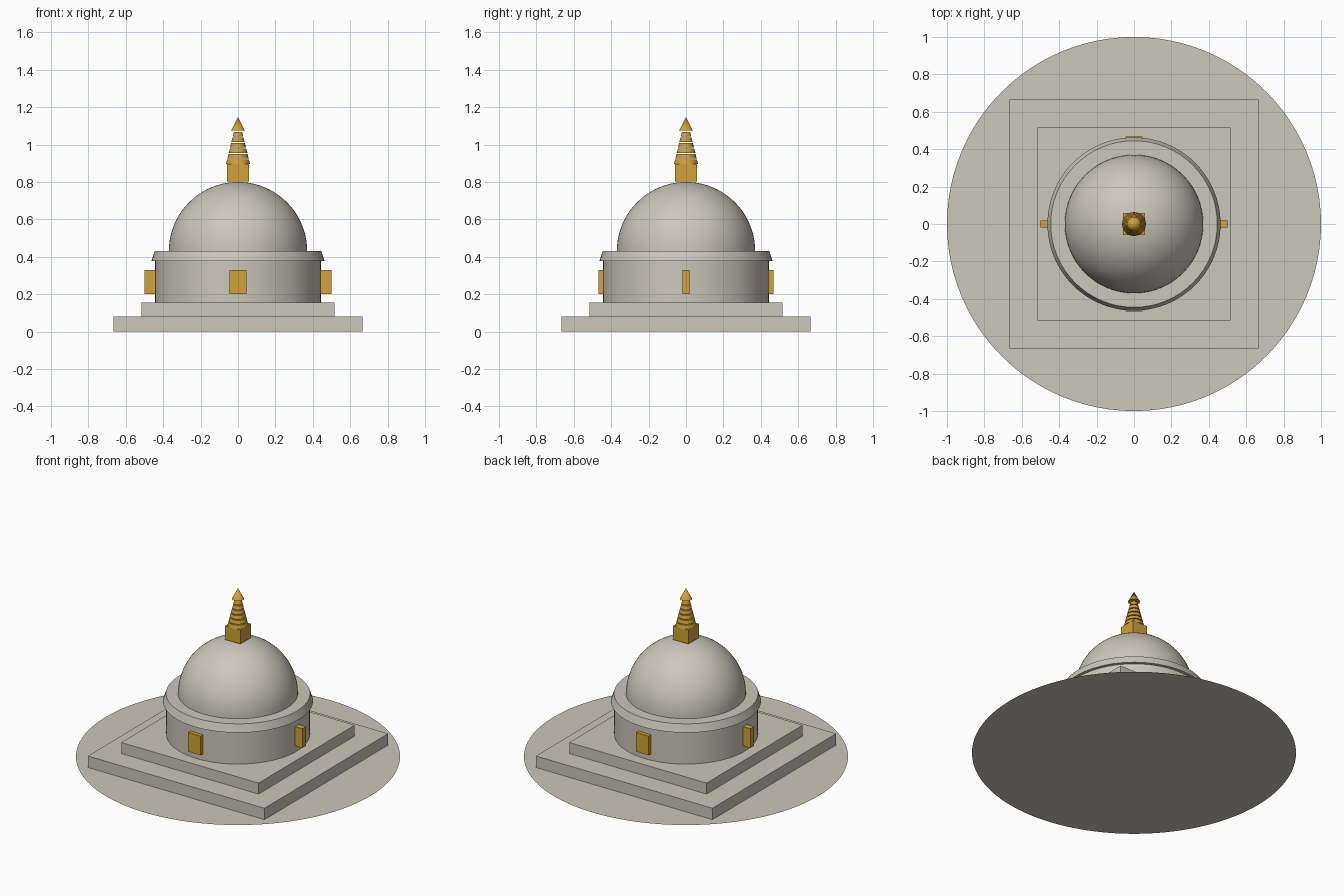
import bpy, math

if "Cube" in bpy.data.objects:
    bpy.data.objects.remove(bpy.data.objects["Cube"])


def material(name, rgb):
    m = bpy.data.materials.new(name)
    m.diffuse_color = (*rgb, 1)
    m.use_nodes = True
    m.node_tree.nodes["Principled BSDF"].inputs["Base Color"].default_value = m.diffuse_color
    return m


stone = material("pale_stone", (0.60, 0.57, 0.49))
gold = material("gold", (0.64, 0.36, 0.04))


def finish(name, mat, smooth=False):
    ob = bpy.context.object
    ob.name = name
    ob.data.materials.append(mat)
    if smooth:
        bpy.ops.object.shade_smooth_by_angle(angle=math.radians(30))
    return ob


def box(name, size, centre, mat):
    bpy.ops.mesh.primitive_cube_add(size=1, location=centre)
    bpy.context.object.scale = size
    bpy.ops.object.transform_apply(location=False, rotation=False, scale=True)
    return finish(name, mat)


def frustum(name, r1, r2, z0, z1, mat, sides=64):
    bpy.ops.mesh.primitive_cone_add(vertices=sides, radius1=r1, radius2=r2,
                                    depth=z1 - z0, location=(0, 0, (z0 + z1) / 2))
    return finish(name, mat, True)


def dome(name, radius, z0, mat, sides=64, rows=20):
    # Quarter-circle profile spun around the z axis
    verts = [(radius * math.cos(a) * math.cos(t), radius * math.cos(a) * math.sin(t),
              radius * math.sin(a))
             for a in [i * math.pi / 2 / rows for i in range(rows)]
             for t in [j * math.tau / sides for j in range(sides)]]
    verts.append((0, 0, radius))
    faces = [(i * sides + j, i * sides + (j + 1) % sides,
              (i + 1) * sides + (j + 1) % sides, (i + 1) * sides + j)
             for i in range(rows - 1) for j in range(sides)]
    last = (rows - 1) * sides
    faces += [(last + j, last + (j + 1) % sides, len(verts) - 1) for j in range(sides)]
    me = bpy.data.meshes.new(name)
    me.from_pydata(verts, [], faces)
    ob = bpy.data.objects.new(name, me)
    bpy.context.collection.objects.link(ob)
    ob.location.z = z0
    bpy.ops.object.select_all(action='DESELECT')
    ob.select_set(True)
    bpy.context.view_layer.objects.active = ob
    return finish(name, mat, True)


# Flat round courtyard
bpy.ops.mesh.primitive_circle_add(vertices=96, radius=1, fill_type='NGON')
finish("courtyard", stone)

# Square stepped plinth
box("lower_step", (1.33, 1.33, 0.078), (0, 0, 0.041), stone)
box("upper_step", (1.034, 1.034, 0.075), (0, 0, 0.1175), stone)

# Drum, cornice and dome
frustum("drum", 0.443, 0.443, 0.155, 0.38, stone)
frustum("cornice", 0.463, 0.445, 0.378, 0.43, stone)
dome("dome", 0.37, 0.43, stone)

# Gilded blocks on the four sides of the drum
for i, (x, y) in enumerate([(0.453, 0), (-0.453, 0), (0, 0.449), (0, -0.449)]):
    box(f"drum_block_{i + 1}", (0.093, 0.04, 0.13), (x, y, 0.265), gold)

# Square block under the spire
box("spire_base", (0.115, 0.115, 0.094), (0, 0, 0.85), gold)

# Tapering spire rings and pointed finial
for i in range(6):
    r, z = 0.064 - 0.0072 * i, 0.897 + 0.0295 * i
    frustum(f"spire_ring_{i + 1}", r, r - 0.006, z, z + 0.0235, gold, 32)
frustum("finial", 0.037, 0, 1.075, 1.147, gold, 32)
